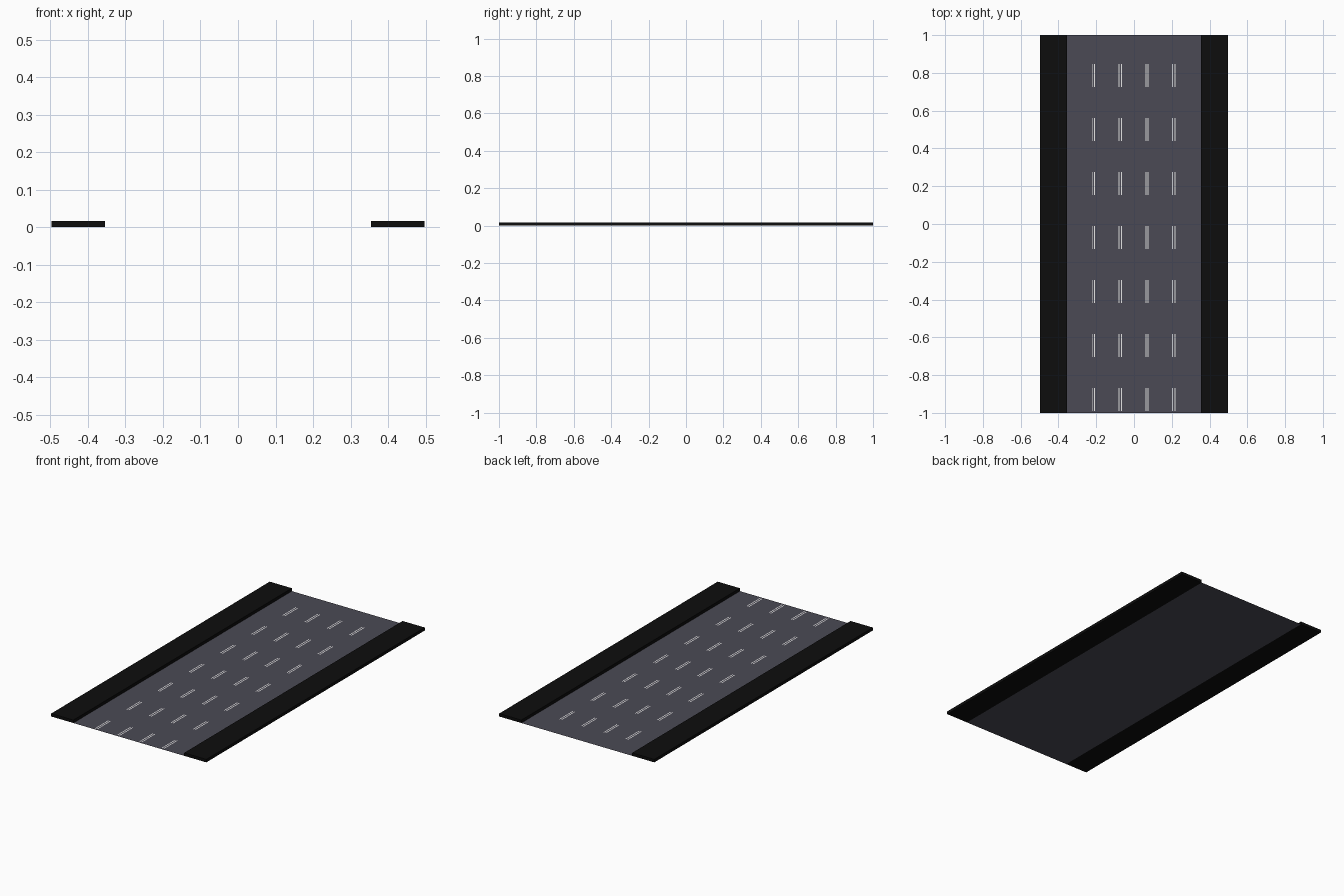
import bpy, bmesh

if "Cube" in bpy.data.objects:
    bpy.data.objects.remove(bpy.data.objects["Cube"])


def material(name, rgb):
    m = bpy.data.materials.new(name)
    m.diffuse_color = (*rgb, 1)
    m.use_nodes = True
    m.node_tree.nodes["Principled BSDF"].inputs["Base Color"].default_value = m.diffuse_color
    return m


def finish(name, bm, mat):
    me = bpy.data.meshes.new(name)
    bm.to_mesh(me)
    bm.free()
    me.materials.append(mat)
    ob = bpy.data.objects.new(name, me)
    bpy.context.collection.objects.link(ob)
    return ob


def add_plate(bm, x0, x1, y0, y1, z):
    bm.faces.new([bm.verts.new(p) for p in
                  ((x0, y0, z), (x1, y0, z), (x1, y1, z), (x0, y1, z))])


asphalt = material("asphalt grey", (0.07, 0.068, 0.09))
black = material("pavement black", (0.004, 0.004, 0.004))
white = material("marking white", (0.8, 0.8, 0.8))

ROAD, EDGE, KERB_H = 0.355, 0.497, 0.017

# Road surface: a single flat sheet
bm = bmesh.new()
add_plate(bm, -ROAD, ROAD, -1, 1, 0)
finish("road_surface", bm, asphalt)

# Raised pavements along both sides
for side, name in ((-1, "left_pavement"), (1, "right_pavement")):
    bm = bmesh.new()
    bmesh.ops.create_cube(bm, size=1)
    bmesh.ops.scale(bm, vec=(EDGE - ROAD, 2, KERB_H), verts=bm.verts)
    bmesh.ops.translate(bm, vec=(side * (EDGE + ROAD) / 2, 0, KERB_H / 2), verts=bm.verts)
    finish(name, bm, black)

# Double dashed lines between the five lanes, seven dashes each
bm = bmesh.new()
lane, pitch = 2 * ROAD / 5, 2 / 7
for i in range(4):
    for offset in (-0.006, 0.006):
        x = (i - 1.5) * lane + offset - 0.002
        for k in range(7):
            y = -0.989 + k * pitch
            add_plate(bm, x - 0.0025, x + 0.0025, y, y + 0.122, 0.0004)
finish("lane_markings", bm, white)
